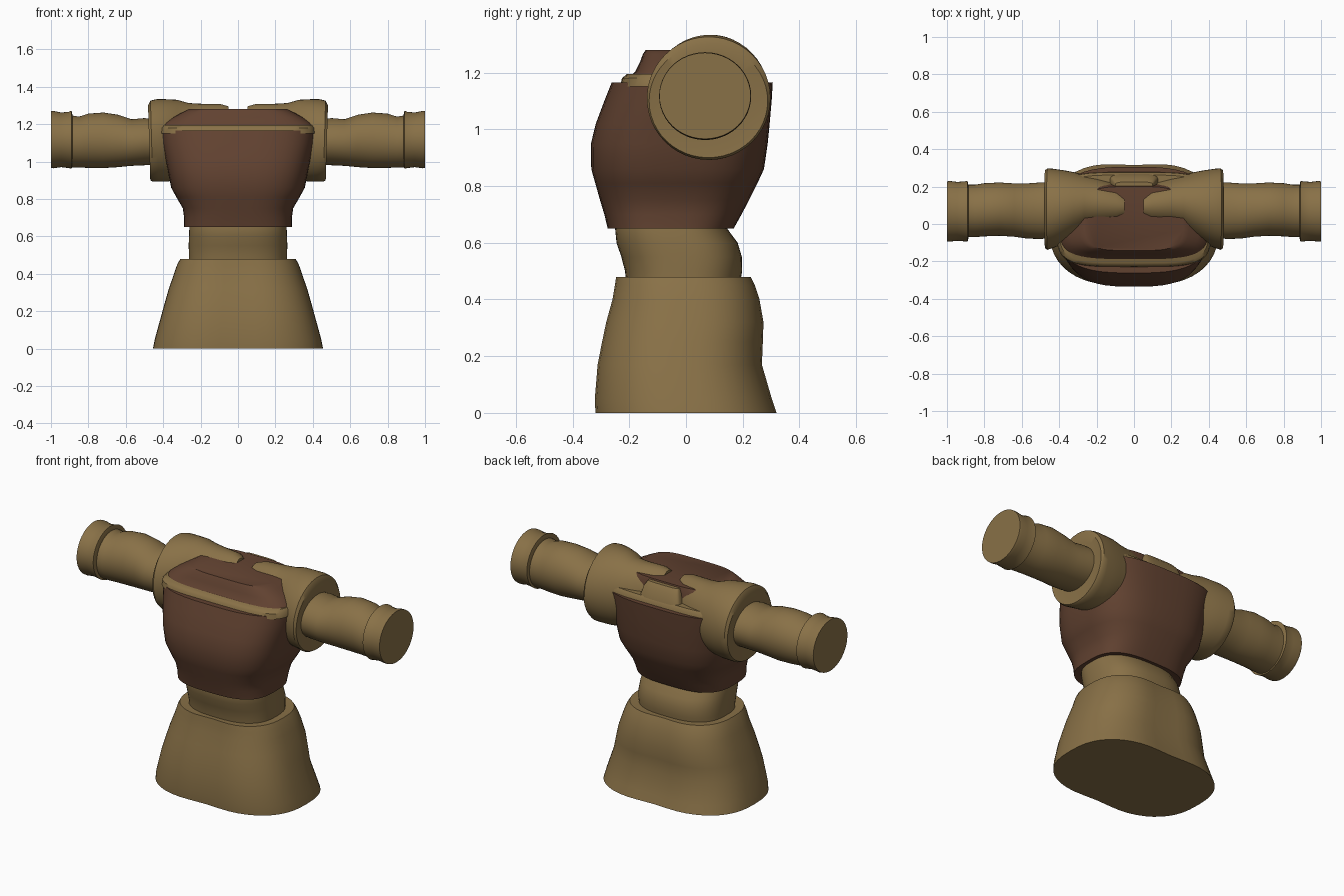
import bpy, bmesh, math


def material(name, rgb):
    m = bpy.data.materials.new(name)
    m.diffuse_color = (*rgb, 1)
    return m


TAN = material("tan cloth", (0.25, 0.165, 0.063))
BROWN = material("brown leather", (0.12, 0.054, 0.03))


def spow(v, p):
    return math.copysign(abs(v) ** p, v)


def loft(name, rings, mat, sides=48, angle=40):
    """Skin closed rings of points and cap both ends."""
    bm = bmesh.new()
    loops = [[bm.verts.new(p) for p in ring] for ring in rings]
    for a, b in zip(loops, loops[1:]):
        for i in range(sides):
            j = (i + 1) % sides
            bm.faces.new((a[i], a[j], b[j], b[i]))
    bm.faces.new(loops[0][::-1])
    bm.faces.new(loops[-1])
    bmesh.ops.recalc_face_normals(bm, faces=bm.faces)
    me = bpy.data.meshes.new(name)
    bm.to_mesh(me)
    bm.free()
    me.materials.append(mat)
    ob = bpy.data.objects.new(name, me)
    bpy.context.collection.objects.link(ob)
    bpy.ops.object.select_all(action='DESELECT')
    ob.select_set(True)
    bpy.context.view_layer.objects.active = ob
    bpy.ops.object.shade_smooth_by_angle(angle=math.radians(angle))
    return ob


def upright(name, rows, mat, power=2.5, pinch=0.0, sides=48, angle=40):
    """Rows are (z, half width, front y, back y); pinch hollows front and back."""
    rings = []
    for z, w, y0, y1 in rows:
        ring = []
        for i in range(sides):
            t = 2 * math.pi * i / sides
            c, s = spow(math.cos(t), 2 / power), spow(math.sin(t), 2 / power)
            s *= 1 - pinch * math.exp(-(c / 0.35) ** 2)
            ring.append((w * c, (y0 + y1) / 2 + (y1 - y0) / 2 * s, z))
        rings.append(ring)
    return loft(name, rings, mat, sides, angle)


def sideways(name, rows, mat, lean=0.0, sides=48):
    """Rows are (x, front y, back y, bottom z, top z); makes both sides."""
    for side, sign in (("right", 1), ("left", -1)):
        rings = []
        for x, y0, y1, z0, z1 in rows:
            ring = []
            for i in range(sides):
                t = 2 * math.pi * i / sides
                ring.append((sign * (x + lean * math.sin(t)),
                             (y0 + y1) / 2 + (y1 - y0) / 2 * math.cos(t),
                             (z0 + z1) / 2 + (z1 - z0) / 2 * math.sin(t)))
            rings.append(ring)
        loft(f"{side}_{name}", rings, mat, sides)


# Flared skirt with a slightly hollow front and back
upright("skirt", [
    (0.0, 0.455, -0.335, 0.335), (0.05, 0.445, -0.337, 0.318),
    (0.17, 0.412, -0.326, 0.282), (0.25, 0.39, -0.31, 0.285),
    (0.32, 0.37, -0.295, 0.287), (0.40, 0.342, -0.272, 0.272),
    (0.45, 0.325, -0.263, 0.255), (0.48, 0.308, -0.258, 0.24),
    (0.475, 0.25, -0.20, 0.18)], TAN, 2.6, 0.06)

# Waist
upright("waist", [
    (0.45, 0.262, -0.21, 0.19), (0.50, 0.262, -0.215, 0.198),
    (0.55, 0.264, -0.228, 0.197), (0.60, 0.262, -0.245, 0.182),
    (0.65, 0.26, -0.25, 0.145), (0.70, 0.25, -0.24, 0.12)], TAN, 2.6)

# Vest that widens to a flat upper rim
upright("vest", [
    (0.66, 0.25, -0.23, 0.12), (0.65, 0.288, -0.276, 0.168),
    (0.70, 0.288, -0.288, 0.196), (0.75, 0.295, -0.303, 0.222),
    (0.81, 0.33, -0.32, 0.252), (0.86, 0.357, -0.334, 0.275),
    (0.95, 0.375, -0.335, 0.288), (1.02, 0.39, -0.318, 0.295),
    (1.10, 0.408, -0.288, 0.302), (1.165, 0.42, -0.262, 0.306),
    (1.165, 0.40, -0.225, 0.29)], BROWN, 3.0)

# Shirt edge showing above the vest
upright("shirt_edge", [
    (1.15, 0.415, -0.232, 0.28), (1.18, 0.412, -0.226, 0.275),
    (1.195, 0.40, -0.208, 0.262)], TAN, 4.5)

# Raised yoke between the sleeves
upright("yoke", [
    (1.18, 0.405, -0.20, 0.225), (1.205, 0.395, -0.178, 0.215),
    (1.235, 0.35, -0.163, 0.21), (1.265, 0.295, -0.152, 0.205),
    (1.28, 0.265, -0.142, 0.20)], BROWN, 4.0)

# Wide upper sleeves
sideways("upper_sleeve", [
    (0.045, 0.01, 0.18, 0.98, 1.295), (0.09, -0.015, 0.22, 0.96, 1.308),
    (0.20, -0.025, 0.25, 0.94, 1.309), (0.26, -0.035, 0.262, 0.93, 1.313),
    (0.32, -0.075, 0.277, 0.905, 1.33), (0.38, -0.108, 0.288, 0.893, 1.333),
    (0.43, -0.127, 0.295, 0.892, 1.333), (0.462, -0.138, 0.298, 0.892, 1.326),
    (0.475, -0.13, 0.288, 0.90, 1.30), (0.47, -0.09, 0.25, 0.96, 1.25)],
    TAN, lean=0.006)

# Lower sleeves
sideways("lower_sleeve", [
    (0.44, -0.075, 0.225, 0.985, 1.225), (0.50, -0.08, 0.222, 0.98, 1.232),
    (0.57, -0.078, 0.217, 0.977, 1.226), (0.64, -0.068, 0.217, 0.97, 1.25),
    (0.72, -0.063, 0.222, 0.965, 1.262), (0.80, -0.066, 0.218, 0.966, 1.256),
    (0.85, -0.07, 0.21, 0.968, 1.24), (0.91, -0.07, 0.21, 0.968, 1.25)], TAN)

# Cuffs with a slight waist
sideways("cuff", [
    (0.885, -0.075, 0.205, 0.98, 1.25), (0.89, -0.095, 0.23, 0.962, 1.272),
    (0.905, -0.093, 0.228, 0.965, 1.266), (0.945, -0.09, 0.225, 0.97, 1.262),
    (0.985, -0.094, 0.23, 0.964, 1.27), (1.0, -0.094, 0.228, 0.966, 1.27)], TAN)

# Shirt patch at the back of the neck
upright("neck_patch", [
    (1.19, 0.13, 0.185, 0.268), (1.245, 0.115, 0.185, 0.25),
    (1.272, 0.10, 0.185, 0.225)], TAN, 4.0)
